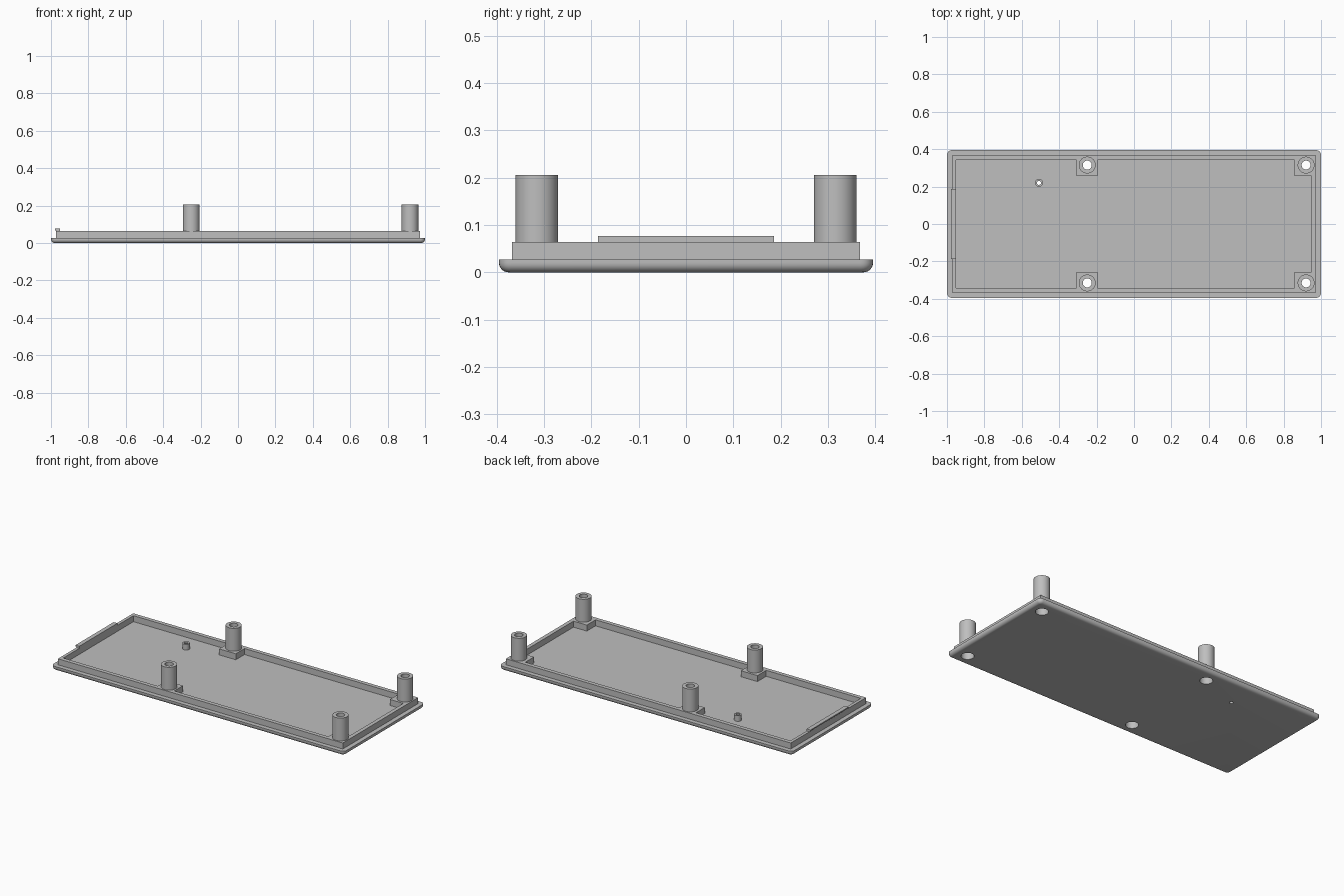
import bpy, bmesh
from math import sin, cos, pi, radians

cube = bpy.data.objects.get("Cube")
if cube:
    bpy.data.objects.remove(cube, do_unlink=True)

grey = bpy.data.materials.new("light_grey_plastic")
grey.use_nodes = True
colour = (0.52, 0.52, 0.52, 1)
grey.diffuse_color = colour
grey.node_tree.nodes["Principled BSDF"].inputs["Base Color"].default_value = colour

FLOOR, RIM_TOP, POST_TOP = 0.027, 0.064, 0.205
POSTS = [(x, y) for x in (-0.25, 0.92) for y in (-0.315, 0.315)]
PEG = (-0.508, 0.22)


def finish(name, bm):
    bmesh.ops.recalc_face_normals(bm, faces=bm.faces)
    mesh = bpy.data.meshes.new(name)
    bm.to_mesh(mesh)
    bm.free()
    mesh.materials.append(grey)
    obj = bpy.data.objects.new(name, mesh)
    bpy.context.collection.objects.link(obj)
    return obj


def loft(bm, rings):
    """Skin a stack of closed point rings and cap both ends."""
    loops = [[bm.verts.new(p) for p in ring] for ring in rings]
    n = len(loops[0])
    for a, b in zip(loops, loops[1:]):
        for i in range(n):
            j = (i + 1) % n
            bm.faces.new((a[i], a[j], b[j], b[i]))
    bm.faces.new(loops[0][::-1])
    bm.faces.new(loops[-1])


def circle(centre, r, z, n=40):
    return [(centre[0] + r * cos(2 * pi * i / n), centre[1] + r * sin(2 * pi * i / n), z)
            for i in range(n)]


def rounded_rect(hx, hy, r, z, seg=6):
    pts = []
    for q, (sx, sy) in enumerate([(1, 1), (-1, 1), (-1, -1), (1, -1)]):
        for i in range(seg + 1):
            a = (q + i / seg) * pi / 2
            pts.append((sx * (hx - r) + r * cos(a), sy * (hy - r) + r * sin(a), z))
    return pts


# Base plate with rounded underside edge
bm = bmesh.new()
R, corner = 0.02, 0.026
rings = []
for i in range(7):
    a = i / 6 * pi / 2
    inset = R * (1 - sin(a))
    rings.append(rounded_rect(1 - inset, 0.395 - inset, corner - inset, R * (1 - cos(a))))
rings.append(rounded_rect(1, 0.395, corner, FLOOR))
loft(bm, rings)
plate = finish("base_plate", bm)

# Raised rim with screw pads joined to its inner side
bm = bmesh.new()
half = [(-0.953, 0.342), (-0.308, 0.342), (-0.308, 0.257), (-0.195, 0.257),
        (-0.195, 0.342), (0.857, 0.342), (0.857, 0.257), (0.948, 0.257)]
inner = half + [(x, -y) for x, y in reversed(half)]
outer = [(-0.972, 0.367), (0.972, 0.367), (0.972, -0.367), (-0.972, -0.367)]
edges = []
for loop in (outer, inner):
    vs = [bm.verts.new((x, y, FLOOR)) for x, y in loop]
    edges += [bm.edges.new((vs[i - 1], vs[i])) for i in range(len(vs))]
bmesh.ops.triangle_fill(bm, edges=edges, use_beauty=True)
bmesh.ops.dissolve_limit(bm, angle_limit=0.01, verts=bm.verts, edges=bm.edges)
top = bmesh.ops.extrude_face_region(bm, geom=bm.faces[:], use_keep_orig=True)
moved = [g for g in top["geom"] if isinstance(g, bmesh.types.BMVert)]
bmesh.ops.translate(bm, verts=moved, vec=(0, 0, RIM_TOP - FLOOR))
rim = finish("raised_rim", bm)

# Tall screw posts
bm = bmesh.new()
for c in POSTS:
    loft(bm, [circle(c, 0.045, RIM_TOP), circle(c, 0.045, POST_TOP)])
posts = finish("screw_posts", bm)

# Small hollow peg on the floor
bm = bmesh.new()
loft(bm, [circle(PEG, 0.021, FLOOR, 24), circle(PEG, 0.021, RIM_TOP - 0.002, 24)])
peg = finish("small_peg", bm)

# Latch hook along the end of the rim
bm = bmesh.new()
profile = [(-0.953, RIM_TOP), (-0.953, 0.077), (-0.979, 0.077), (-0.979, 0.07), (-0.972, RIM_TOP)]
loft(bm, [[(x, y, z) for x, z in profile] for y in (-0.186, 0.186)])
latch = finish("latch_hook", bm)

# Stepped screw holes and peg hole, cut right through
bm = bmesh.new()
for c in POSTS:
    loft(bm, [circle(c, 0.036, -0.05), circle(c, 0.036, 0.05),
              circle(c, 0.024, 0.05), circle(c, 0.024, 0.3)])
loft(bm, [circle(PEG, 0.011, -0.05, 24), circle(PEG, 0.011, 0.3, 24)])
cutter = finish("hole_cutter", bm)
cutter.hide_render = True

for obj in (plate, rim, posts, peg):
    mod = obj.modifiers.new("holes", "BOOLEAN")
    mod.operation = "DIFFERENCE"
    mod.solver = "EXACT"
    mod.object = cutter
    bpy.context.view_layer.objects.active = obj
    bpy.ops.object.modifier_apply(modifier=mod.name)
bpy.data.objects.remove(cutter, do_unlink=True)

# Smooth the round walls, keep hard edges
for obj in (plate, rim, posts, peg, latch):
    bpy.ops.object.select_all(action="DESELECT")
    obj.select_set(True)
    bpy.context.view_layer.objects.active = obj
    bpy.ops.object.shade_smooth_by_angle(angle=radians(30))
